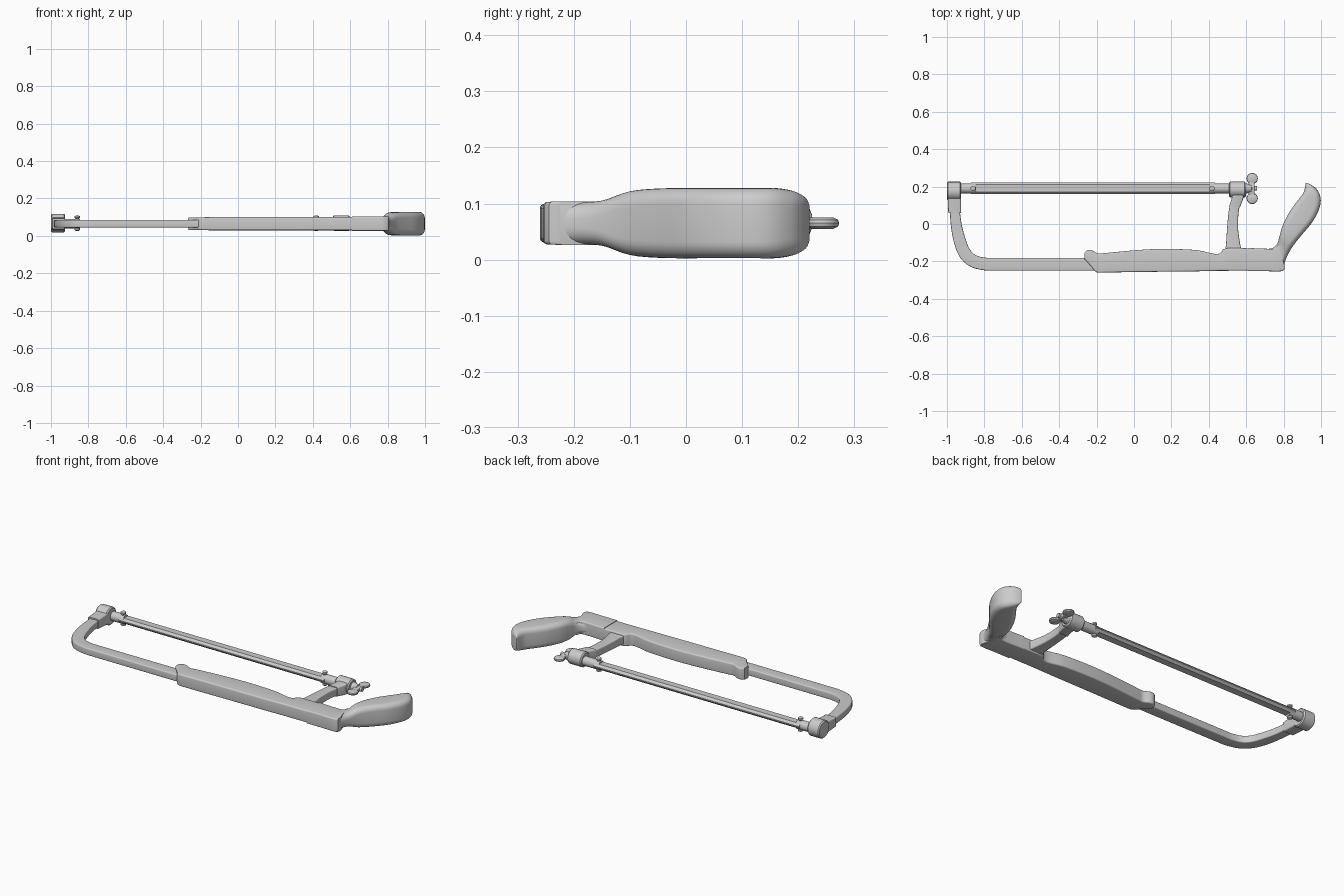
import bpy, bmesh, math
from mathutils import Vector, Matrix

ZC = 0.065      # mid-plane height of the whole saw
BY = 0.19       # blade axis


def finish(bm, name, angle=35):
    bmesh.ops.recalc_face_normals(bm, faces=bm.faces)
    me = bpy.data.meshes.new(name)
    bm.to_mesh(me)
    bm.free()
    ob = bpy.data.objects.new(name, me)
    bpy.context.collection.objects.link(ob)
    bpy.ops.object.select_all(action='DESELECT')
    ob.select_set(True)
    bpy.context.view_layer.objects.active = ob
    bpy.ops.object.shade_smooth_by_angle(angle=math.radians(angle))
    return ob


def spline(keys, steps):
    """Catmull-Rom through the key sections."""
    if steps < 2:
        return keys
    out = []
    for i in range(len(keys) - 1):
        p = [keys[max(0, min(len(keys) - 1, i + k))] for k in (-1, 0, 1, 2)]
        for s in range(steps):
            t = s / steps
            out.append([0.5 * (2*b + (c-a)*t + (2*a-5*b+4*c-d)*t*t + (3*b-a-3*c+d)*t**3)
                        for a, b, c, d in zip(*p)])
    return out + [keys[-1]]


def loft(name, keys, radius, steps=5, corner=4):
    """Skin rounded-rectangle sections: (edge A x, y, edge B x, y, half thickness)."""
    bm = bmesh.new()
    rings = []
    for ax, ay, bx, by, h in spline(keys, steps):
        a, b = Vector((ax, ay, ZC)), Vector((bx, by, ZC))
        mid, w = (a + b) / 2, (b - a).length / 2
        u = (b - a).normalized()
        r = min(radius, w * 0.95, h * 0.95)
        ring = []
        for q, (su, sv) in enumerate(((1, 1), (-1, 1), (-1, -1), (1, -1))):
            for k in range(corner + 1):
                t = math.pi / 2 * (q + k / corner)
                p = mid + u * (su * (w - r) + r * math.cos(t))
                p.z += sv * (h - r) + r * math.sin(t)
                ring.append(bm.verts.new(p))
        rings.append(ring)
    n = len(rings[0])
    for r0, r1 in zip(rings, rings[1:]):
        for i in range(n):
            bm.faces.new((r0[i], r0[(i+1) % n], r1[(i+1) % n], r1[i]))
    bm.faces.new(rings[0])
    bm.faces.new(rings[-1])
    return finish(bm, name)


def turned(name, profile, origin, axis='X', segs=24, squash=1):
    """Lathe (distance, radius) pairs around an axis through origin."""
    bm = bmesh.new()
    vs = [[bm.verts.new((r * math.cos(2*math.pi*i/segs) * squash, r * math.sin(2*math.pi*i/segs), d))
           for i in range(segs)] for d, r in profile]
    for r0, r1 in zip(vs, vs[1:]):
        for i in range(segs):
            bm.faces.new((r0[i], r0[(i+1) % segs], r1[(i+1) % segs], r1[i]))
    bm.faces.new(vs[0])
    bm.faces.new(vs[-1])
    if axis == 'X':
        bm.transform(Matrix.Rotation(math.pi / 2, 4, 'Y'))
    bm.transform(Matrix.Translation(origin))
    return finish(bm, name)


# Bent frame bar
loft("frame_bar", [
    (-0.985, 0.08, -0.932, 0.08, 0.02), (-0.98, 0.0, -0.922, 0.0, 0.02),
    (-0.965, -0.09, -0.902, -0.075, 0.02), (-0.935, -0.17, -0.882, -0.128, 0.02),
    (-0.885, -0.222, -0.852, -0.163, 0.02), (-0.81, -0.246, -0.80, -0.179, 0.02),
    (-0.70, -0.249, -0.70, -0.181, 0.02), (-0.15, -0.249, -0.15, -0.181, 0.02)], 0.006)

# Front clamp: sleeve and round head
loft("front_sleeve", [(-0.993, 0.06, -0.925, 0.06, 0.028), (-0.995, 0.16, -0.925, 0.16, 0.034)],
     0.008, 1)
turned("front_clamp", [(0, 0.044), (0.006, 0.05), (0.069, 0.05), (0.075, 0.044)], (-1, 0.176, 0.068))

# Main grip along the spine
loft("spine_grip", [
    (-0.266, -0.186, -0.264, -0.152, 0.034), (-0.25, -0.203, -0.245, -0.139, 0.034),
    (-0.225, -0.231, -0.22, -0.143, 0.034), (-0.2, -0.258, -0.19, -0.158, 0.034),
    (-0.15, -0.259, -0.15, -0.155, 0.035), (0.0, -0.257, 0.0, -0.141, 0.035),
    (0.15, -0.255, 0.15, -0.133, 0.035), (0.33, -0.253, 0.33, -0.139, 0.035),
    (0.42, -0.251, 0.42, -0.158, 0.035), (0.46, -0.25, 0.46, -0.157, 0.035),
    (0.50, -0.25, 0.49, -0.13, 0.035), (0.61, -0.249, 0.61, -0.13, 0.035)], 0.008, 3)

# Rear post, sleeve and clamp
loft("rear_post", [
    (0.485, -0.145, 0.577, -0.145, 0.027), (0.492, -0.11, 0.568, -0.11, 0.025),
    (0.497, -0.03, 0.557, -0.03, 0.023), (0.504, 0.05, 0.558, 0.05, 0.023),
    (0.512, 0.10, 0.566, 0.10, 0.023)], 0.007)
loft("rear_sleeve", [(0.507, 0.09, 0.567, 0.09, 0.027), (0.523, 0.14, 0.585, 0.14, 0.031),
                     (0.528, 0.18, 0.592, 0.18, 0.034)], 0.008, 3)
turned("rear_clamp", [(0, 0.036), (0.006, 0.042), (0.084, 0.042), (0.09, 0.036)], (0.508, 0.184, ZC + 0.003))

# Blade with chamfered long edges
loft("blade", [(-0.872, 0.16, -0.872, 0.222, 0.015), (0.432, 0.16, 0.432, 0.222, 0.015)], 0.012, 1, 1)

# Blade holders and their pins, one at each end
for side, x0, x1, px in (("front", -0.93, -0.845, -0.86), ("rear", 0.405, 0.515, 0.418)):
    turned(side + "_blade_holder", [(0, 0.026), (x1 - x0, 0.026)], (x0, BY, ZC))
    turned(side + "_blade_pin", [(0, 0.008), (0.004, 0.014), (0.012, 0.014), (0.016, 0.01),
                                 (0.066, 0.01), (0.070, 0.014), (0.078, 0.014), (0.082, 0.008)],
           (px, BY, 0.027), 'Z', 16)

# Wing nut
turned("wing_nut_hub", [(0, 0.028), (0.03, 0.02), (0.034, 0.012), (0.06, 0.012)], (0.597, BY, ZC))
for s, side in ((1, "upper"), (-1, "lower")):
    turned(side + "_wing", [(-0.01, 0.02), (-0.006, 0.028), (0, 0.03), (0.006, 0.028), (0.01, 0.02)],
           (0.632, BY + s * 0.053, ZC), 'Z')
    loft(side + "_wing_arm", [(0.605, BY, 0.645, BY, 0.014),
                              (0.618, BY + s * 0.045, 0.645, BY + s * 0.045, 0.008)], 0.006, 1)

# Rear handle: square block and swelling pistol grip
loft("handle_block", [(0.61, -0.252, 0.61, -0.128, 0.038), (0.70, -0.252, 0.70, -0.132, 0.038),
                      (0.793, -0.252, 0.755, -0.13, 0.038), (0.806, -0.225, 0.77, -0.105, 0.039)],
     0.007, 3)
loft("handle_grip", [
    (0.795, -0.250, 0.70, -0.134, 0.0375), (0.808, -0.20, 0.742, -0.128, 0.0375),
    (0.824, -0.162, 0.766, -0.104, 0.042), (0.852, -0.115, 0.778, -0.065, 0.057),
    (0.90, -0.055, 0.794, -0.01, 0.062), (0.95, 0.005, 0.826, 0.055, 0.0625),
    (0.984, 0.065, 0.862, 0.108, 0.0625), (0.998, 0.115, 0.89, 0.144, 0.0625),
    (0.994, 0.155, 0.908, 0.172, 0.062), (0.975, 0.188, 0.915, 0.20, 0.056),
    (0.952, 0.207, 0.917, 0.216, 0.046), (0.936, 0.215, 0.92, 0.22, 0.036)], 0.03, 4, 6)
